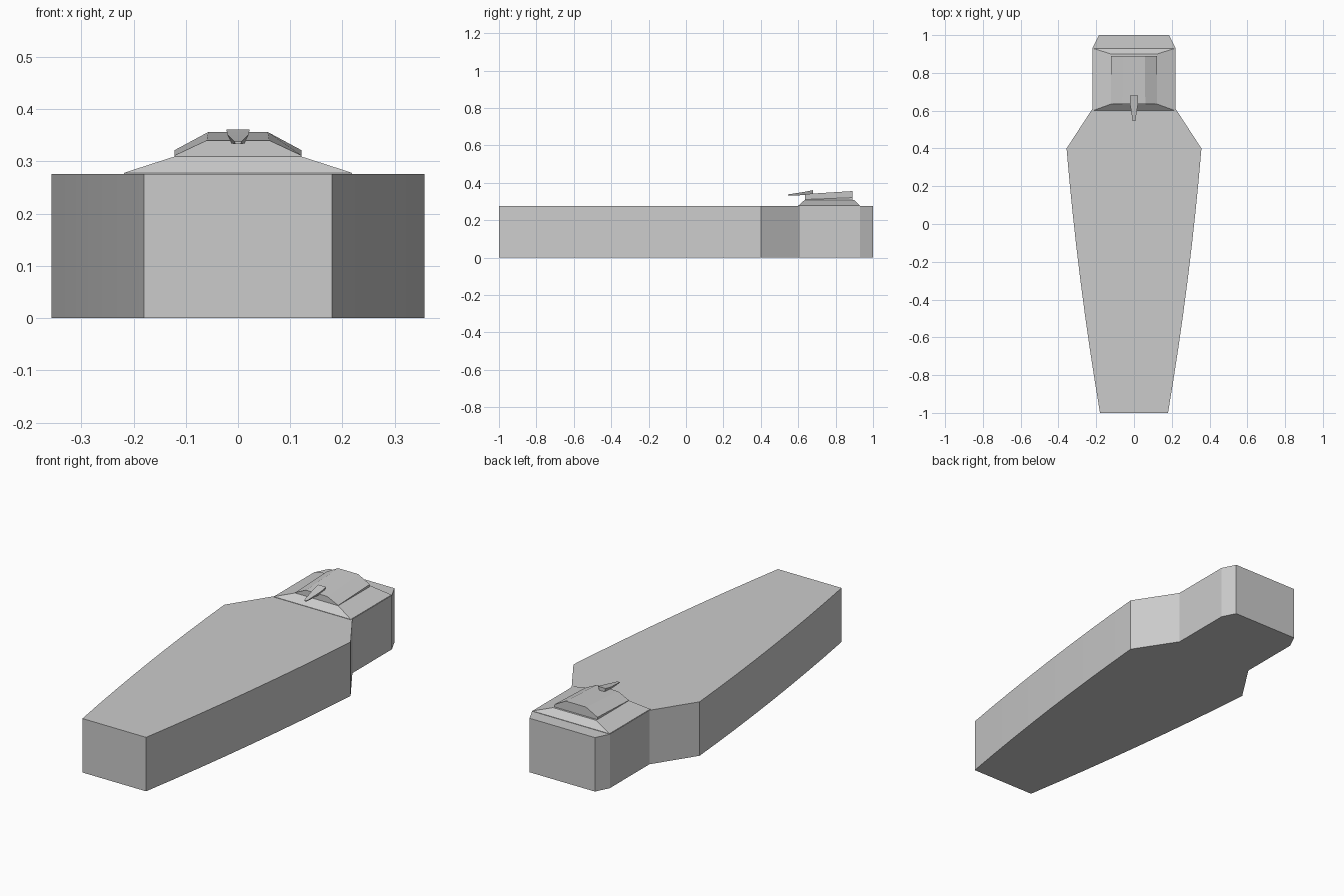
import bpy, bmesh, math

if "Cube" in bpy.data.objects:
    bpy.data.objects.remove(bpy.data.objects["Cube"])


def loft(name, rings):
    """Closed solid skinned through rings of equal point count."""
    bm = bmesh.new()
    loops = [[bm.verts.new(p) for p in ring] for ring in rings]
    n = len(loops[0])
    for a, b in zip(loops, loops[1:]):
        for i in range(n):
            j = (i + 1) % n
            bm.faces.new((a[i], a[j], b[j], b[i]))
    bm.faces.new(loops[0])
    bm.faces.new(loops[-1])
    bmesh.ops.recalc_face_normals(bm, faces=bm.faces)
    mesh = bpy.data.meshes.new(name)
    bm.to_mesh(mesh)
    bm.free()
    obj = bpy.data.objects.new(name, mesh)
    bpy.context.collection.objects.link(obj)
    bpy.ops.object.select_all(action='DESELECT')
    obj.select_set(True)
    bpy.context.view_layer.objects.active = obj
    bpy.ops.object.shade_smooth_by_angle(angle=math.radians(15))
    return obj


def mirrored(half):
    """Complete a right-hand half outline across x = 0."""
    return half + [(-x, y) for x, y in reversed(half)]


def flat(half, z):
    return [(x, y, z) for x, y in mirrored(half)]


def upright(half, y):
    return [(x, y, z) for x, z in mirrored(half)]


# Coffin body: gently bowed long sides, shoulders and clipped head block
leg_side = []
for i in range(9):
    t = i / 8
    leg_side.append((0.18 + 0.177 * t + 0.06 * t * (1 - t), -1 + 1.4 * t))
outline = leg_side + [(0.22, 0.61), (0.22, 0.93), (0.185, 1.0)]
loft("coffin_body", [flat(outline, 0.0), flat(outline, 0.276)])

# Sloped raised plinth on the head block
loft("head_plinth", [
    flat([(0.218, 0.60), (0.218, 0.93)], 0.27),
    flat([(0.218, 0.60), (0.218, 0.93)], 0.278),
    flat([(0.122, 0.635), (0.122, 0.90)], 0.309),
])

# Faceted face panel, rising towards the crown
loft("face_panel", [
    upright([(0.122, 0.305), (0.122, 0.311), (0.06, 0.34)], 0.635),
    upright([(0.122, 0.305), (0.122, 0.321), (0.057, 0.356)], 0.89),
])

# Narrow tapering chin beard projecting towards the feet
loft("chin_beard", [
    upright([(0.005, 0.333), (0.007, 0.338)], 0.545),
    upright([(0.012, 0.334), (0.021, 0.352)], 0.635),
    upright([(0.012, 0.338), (0.022, 0.361)], 0.68),
])
